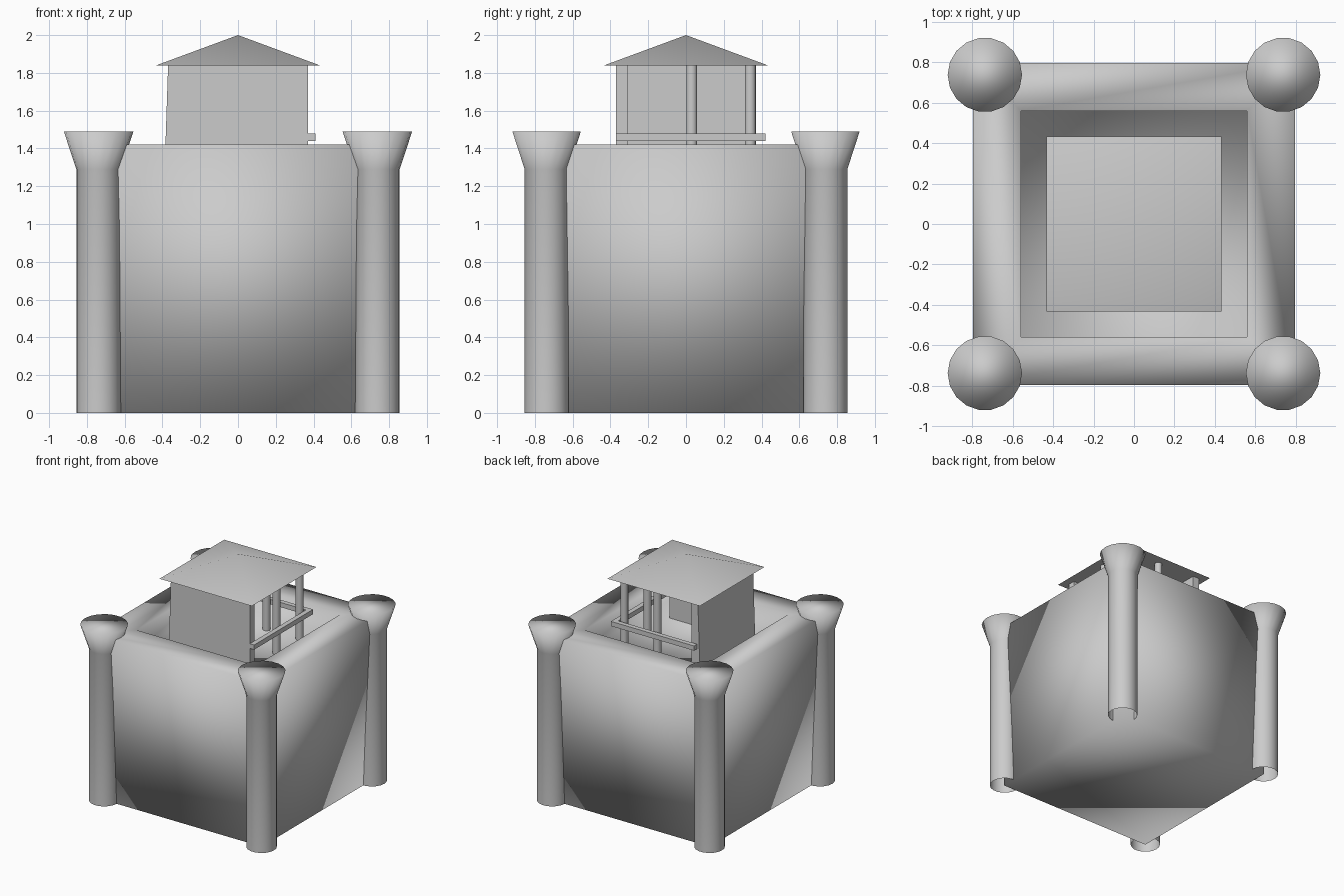
import bpy, bmesh, math

if "Cube" in bpy.data.objects:
    bpy.data.objects.remove(bpy.data.objects["Cube"])


def finish(name, bm, smooth=True, angle=None):
    bmesh.ops.recalc_face_normals(bm, faces=bm.faces)
    me = bpy.data.meshes.new(name)
    bm.to_mesh(me)
    bm.free()
    ob = bpy.data.objects.new(name, me)
    bpy.context.collection.objects.link(ob)
    for p in me.polygons:
        p.use_smooth = smooth
    if angle:
        bpy.ops.object.select_all(action='DESELECT')
        ob.select_set(True)
        bpy.context.view_layer.objects.active = ob
        bpy.ops.object.shade_smooth_by_angle(angle=math.radians(angle))
    return ob


def loft(bm, rings, cap_bottom=True, cap_top=True):
    """Join stacked rings of points; returns the top face if capped."""
    vs = [[bm.verts.new(p) for p in r] for r in rings]
    n = len(vs[0])
    for a, b in zip(vs, vs[1:]):
        for i in range(n):
            j = (i + 1) % n
            bm.faces.new((a[i], a[j], b[j], b[i]))
    if cap_bottom:
        bm.faces.new(vs[0][::-1])
    return bm.faces.new(vs[-1]) if cap_top else None


def square(h, z):
    return [(-h, -h, z), (h, -h, z), (h, h, z), (-h, h, z)]


def circle(x, y, r, z, n):
    return [(x + r * math.cos(2 * math.pi * i / n), y + r * math.sin(2 * math.pi * i / n), z)
            for i in range(n)]


def box(name, x0, x1, y0, y1, z0, z1):
    bm = bmesh.new()
    loft(bm, [[(x0, y0, z), (x1, y0, z), (x1, y1, z), (x0, y1, z)] for z in (z0, z1)])
    return finish(name, bm, False)


FLOOR, RIM, EAVES = 1.24, 1.42, 1.84

# Main keep: flares slightly upward, with a sunken deck inside the rim
bm = bmesh.new()
loft(bm, [square(0.74, 0), square(0.797, RIM), square(0.56, RIM), square(0.56, FLOOR)])
finish("keep", bm)

# Four corner turrets with flared tops and open undersides
for sx in (-1, 1):
    for sy in (-1, 1):
        bm = bmesh.new()
        x, y = 0.738 * sx, 0.738 * sy
        loft(bm, [circle(x, y, r, z, 18) for r, z in ((0.118, 0), (0.118, 1.29), (0.184, 1.49))],
             cap_bottom=False)
        finish("corner_turret", bm)

# L-shaped lookout walls on the front and left
bm = bmesh.new()
def wall_ring(o, z):
    return [(-o, -0.37, z), (0.37, -0.37, z), (0.37, -0.31, z),
            (-0.31, -0.31, z), (-0.31, 0.37, z), (-o, 0.37, z)]
loft(bm, [wall_ring(0.39, FLOOR), wall_ring(0.37, EAVES)])
finish("lookout_wall", bm, True, 30)

# Posts on the open back and right sides
for x, y in ((0.34, 0.34), (0.34, 0.03), (0.03, 0.34)):
    bm = bmesh.new()
    loft(bm, [circle(x, y, 0.03, z, 10) for z in (FLOOR, EAVES)])
    finish("lookout_post", bm, True, 40)

# Railings outside the posts
box("right_rail", 0.37, 0.41, -0.37, 0.42, 1.44, 1.48)
box("back_rail", -0.37, 0.37, 0.38, 0.42, 1.44, 1.48)

# Pyramid roof
bm = bmesh.new()
base = [bm.verts.new(p) for p in square(0.433, EAVES)]
tip = bm.verts.new((0, 0, 2.0))
for i in range(4):
    bm.faces.new((base[i], base[(i + 1) % 4], tip))
bm.faces.new(base[::-1])
finish("roof", bm, True, 45)
